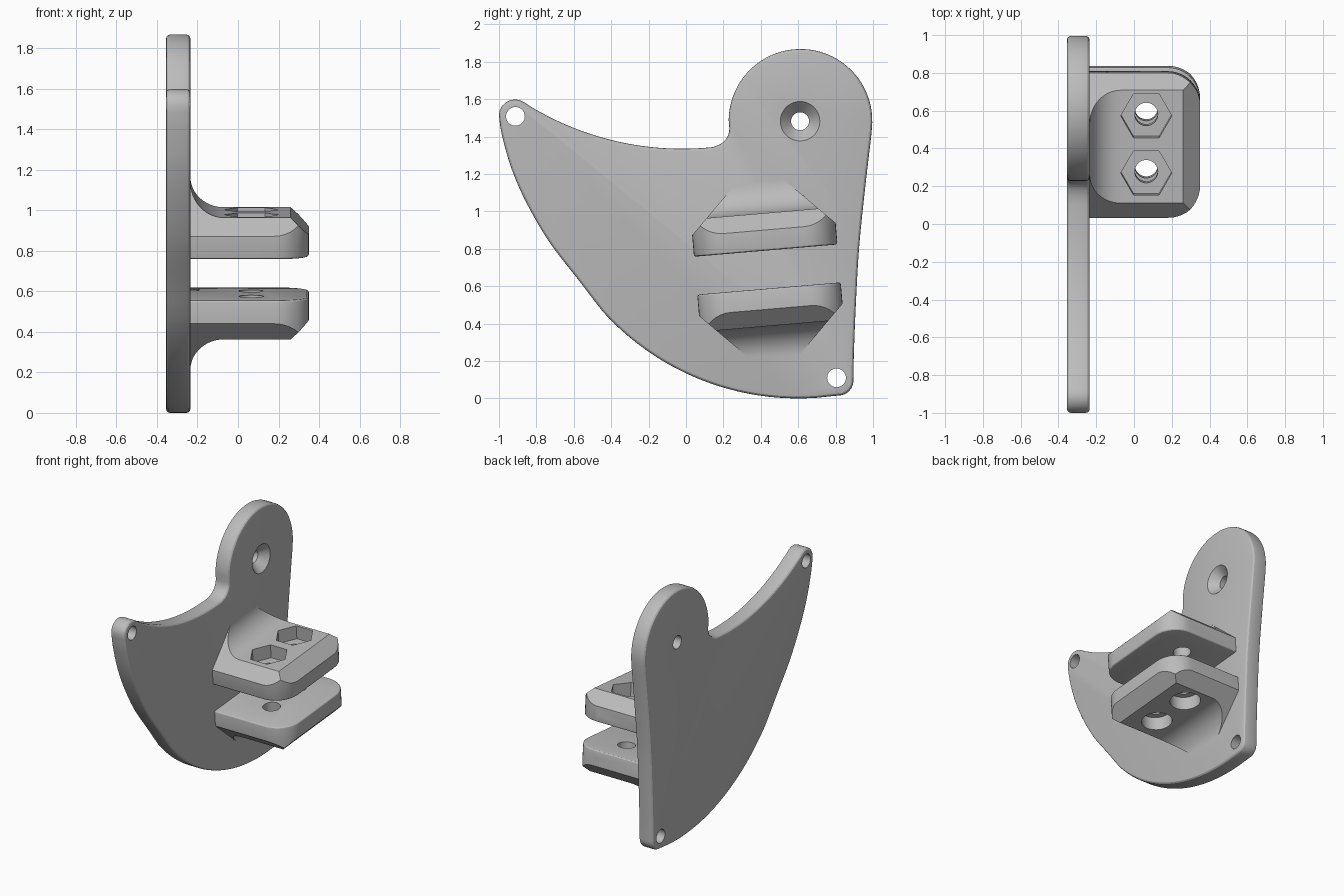
import bpy, bmesh, math
from mathutils import Matrix, Vector

if "Cube" in bpy.data.objects:
    bpy.data.objects.remove(bpy.data.objects["Cube"])

metal = bpy.data.materials.new("plain grey")
metal.diffuse_color = (0.5, 0.5, 0.5, 1)
metal.use_nodes = True
metal.node_tree.nodes["Principled BSDF"].inputs["Base Color"].default_value = metal.diffuse_color
AXES = {"x": lambda a, b, t: (t, a, b),   # profile in y, z
        "y": lambda a, b, t: (a, t, b),   # profile in x, z
        "z": lambda a, b, t: (a, b, t)}   # profile in x, y


def arc(cx, cy, r, a0, a1, n):
    return [(cx + r * math.cos(math.radians(a0 + (a1 - a0) * i / n)),
             cy + r * math.sin(math.radians(a0 + (a1 - a0) * i / n))) for i in range(n + 1)]


def spline(pts, n=6):
    """Smooth curve through the points."""
    p = [Vector(q) for q in [pts[0]] + pts + [pts[-1]]]
    out = []
    for a, b, c, d in zip(p, p[1:], p[2:], p[3:]):
        for i in range(n):
            t = i / n
            q = 0.5 * (2 * b + (c - a) * t + (2 * a - 5 * b + 4 * c - d) * t * t
                       + (3 * b - a - 3 * c + d) * t ** 3)
            out.append(tuple(q))
    return out + [pts[-1]]


def prism(name, pts, axis, lo, hi, rim=0, top=None):
    """Extrude a profile; top gives a second profile at the far end."""
    bm = bmesh.new()
    n = len(pts)
    a = [bm.verts.new(AXES[axis](u, v, lo)) for u, v in pts]
    b = [bm.verts.new(AXES[axis](u, v, hi)) for u, v in (top or pts)]
    caps = [bm.faces.new(a), bm.faces.new(b)]
    for i in range(n):
        j = (i + 1) % n
        bm.faces.new((a[i], a[j], b[j], b[i]))
    bmesh.ops.recalc_face_normals(bm, faces=bm.faces)
    if rim:
        edges = list({e for f in caps for e in f.edges})
        bmesh.ops.bevel(bm, geom=edges, offset=rim, segments=3, profile=0.5, affect='EDGES')
    mesh = bpy.data.meshes.new(name)
    bm.to_mesh(mesh)
    bm.free()
    ob = bpy.data.objects.new(name, mesh)
    bpy.context.collection.objects.link(ob)
    mesh.materials.append(metal)
    return ob


def combine(ob, tool, operation):
    bpy.context.view_layer.objects.active = ob
    mod = ob.modifiers.new("cut", 'BOOLEAN')
    mod.operation, mod.solver, mod.object = operation, 'EXACT', tool
    bpy.ops.object.modifier_apply(modifier=mod.name)
    bpy.data.objects.remove(tool)


def smooth(ob):
    bpy.ops.object.select_all(action='DESELECT')
    ob.select_set(True)
    bpy.context.view_layer.objects.active = ob
    bpy.ops.object.shade_smooth_by_angle(angle=math.radians(28))


# Fin-shaped plate: outline runs anticlockwise in y, z from the lower corner
outline = spline([(0.99, 1.40), (0.955, 1.1), (0.925, 0.8), (0.908, 0.5), (0.898, 0.25), (0.895, 0.10)])
outline += arc(0.815, 0.095, 0.08, -5, -75, 6)
outline += arc(0.6, 1.408, 1.408, 274, 222, 30)
outline += spline([(-0.5, 0.535), (-0.58, 0.64), (-0.73, 0.835), (-0.85, 1.04),
                   (-0.93, 1.22), (-0.98, 1.39), (-0.998, 1.49)])
outline += arc(-0.914, 1.512, 0.086, 175, 58, 10)
outline += arc(-0.02, 2.905, 1.57, 238.5, 276, 24)
outline += arc(0.138, 1.442, 0.094, -65, 0, 6)
outline += arc(0.612, 1.484, 0.384, 179, -6, 40)
plate = prism("mounting_plate", outline, "x", -0.355, -0.235, rim=0.02)

# Screw holes, the large one countersunk
for y, z, r in ((-0.912, 1.508, 0.05), (0.805, 0.11, 0.05), (0.61, 1.482, 0.048)):
    combine(plate, prism("hole_cutter", arc(y, z, r, 0, 350, 35), "x", -0.5, 0), 'DIFFERENCE')
combine(plate, prism("sink_cutter", arc(0.61, 1.482, 0.04, 0, 350, 35), "x", -0.305, -0.225,
                     top=arc(0.61, 1.482, 0.115, 0, 350, 35)), 'DIFFERENCE')
smooth(plate)


def jaw(name, side):
    """Clamp jaw: side profile, chamfered end profile and rounded plan intersected."""
    prof = [(-0.30, -0.1), (0.45, -0.1), (0.45, 0.01), (0.26, 0.2)]
    prof += arc(-0.07, 0.365, 0.165, 270, 180, 12) + [(-0.30, 0.365)]
    ob = prism(name, prof, "y", -0.6, 0.6)
    end = [(-0.385, -0.1), (0.385, -0.1), (0.385, 0.115), (0.1, 0.4), (-0.1, 0.4), (-0.385, 0.115)]
    combine(ob, prism("end_tool", end, "x", -0.6, 0.6), 'INTERSECT')
    plan = [(-0.5, -0.385)] + arc(0.18, -0.215, 0.17, -90, 0, 10)
    plan += arc(0.18, 0.215, 0.17, 0, 90, 10) + [(-0.5, 0.385)]
    combine(ob, prism("plan_tool", plan, "z", 0, 0.6, rim=0.013), 'INTERSECT')
    # Bolt holes with hexagonal nut pockets above and round head pockets below
    for u in (-0.14, 0.164):
        combine(ob, prism("bolt_cutter", arc(0.065, u, 0.061, 0, 350, 35), "z", -0.2, 0.6), 'DIFFERENCE')
        pocket = arc(0.065, u, 0.135, 0, 300, 5) if side > 0 else arc(0.065, u, 0.105, 0, 350, 35)
        combine(ob, prism("pocket_cutter", pocket, "z", 0.1, 0.6), 'DIFFERENCE')
    # Mirror for the lower jaw, then tilt both
    place = (Matrix.Translation((0, 0.435, 0.689)) @ Matrix.Rotation(math.radians(4.9), 4, 'X')
             @ Matrix.Translation((0, 0, side * 0.1017)) @ Matrix.Diagonal((1, 1, side, 1)))
    ob.data.transform(place)
    if side < 0:
        ob.data.flip_normals()
    smooth(ob)


jaw("upper_clamp_jaw", 1)
jaw("lower_clamp_jaw", -1)
